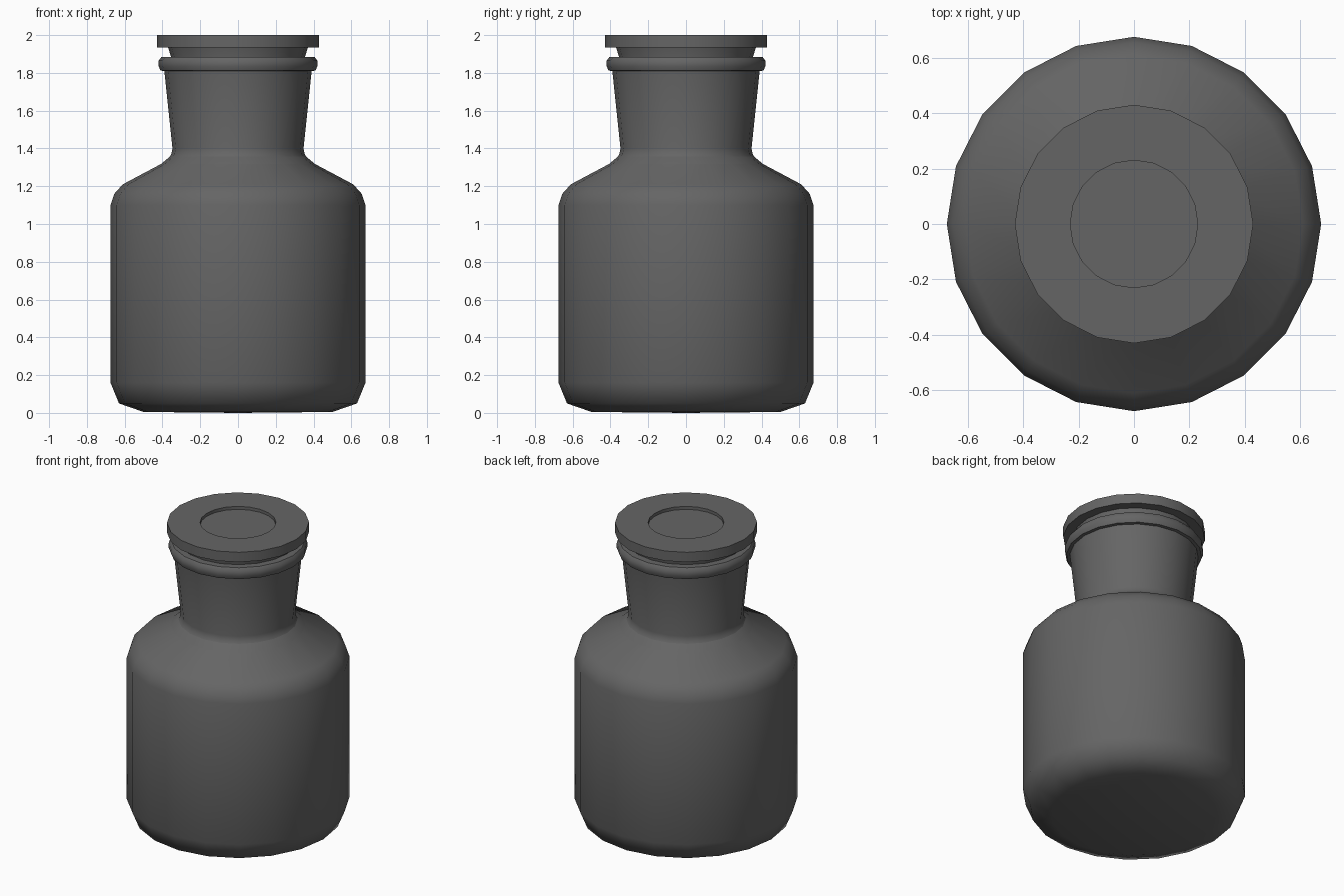
import bpy
import bmesh
import math

cube = bpy.data.objects.get("Cube")
if cube:
    bpy.data.objects.remove(cube, do_unlink=True)

SIDES = 20

grey = bpy.data.materials.new("dark_grey_glass")
grey.use_nodes = True
colour = (0.13, 0.13, 0.13, 1)
grey.diffuse_color = colour
grey.node_tree.nodes["Principled BSDF"].inputs["Base Color"].default_value = colour


def lathe(name, profile, sharp_angle):
    """Spin a radius/height profile around z, starting and ending on the axis."""
    bm = bmesh.new()
    verts = [bm.verts.new((r, 0, z)) for r, z in profile]
    edges = [bm.edges.new(pair) for pair in zip(verts, verts[1:])]
    bmesh.ops.spin(bm, geom=verts + edges, cent=(0, 0, 0), axis=(0, 0, 1),
                   angle=math.tau, steps=SIDES, use_duplicate=False)
    bmesh.ops.remove_doubles(bm, verts=bm.verts, dist=0.0005)
    bmesh.ops.recalc_face_normals(bm, faces=bm.faces)
    mesh = bpy.data.meshes.new(name)
    bm.to_mesh(mesh)
    bm.free()
    mesh.materials.append(grey)
    obj = bpy.data.objects.new(name, mesh)
    bpy.context.collection.objects.link(obj)
    bpy.ops.object.select_all(action='DESELECT')
    obj.select_set(True)
    bpy.context.view_layer.objects.active = obj
    bpy.ops.object.shade_smooth_by_angle(angle=math.radians(sharp_angle))
    return obj


# Bottle: rounded body, sloping shoulder, flared neck, rolled lip, hollow inside
lathe("bottle", [
    (0, 0), (0.50, 0.005), (0.63, 0.05), (0.675, 0.16),
    (0.675, 1.10), (0.655, 1.16), (0.61, 1.21),
    (0.375, 1.335), (0.353, 1.37), (0.347, 1.40),
    (0.39, 1.81), (0.41, 1.812), (0.42, 1.835), (0.42, 1.865), (0.405, 1.885),
    (0.36, 1.885), (0.31, 1.40), (0.57, 1.18), (0.63, 1.08),
    (0.63, 0.16), (0.50, 0.05), (0, 0.045),
], 50)

# Stopper: tapered plug under a flat disc with a shallow round recess
lathe("stopper", [
    (0, 1.45), (0.305, 1.45), (0.355, 1.885), (0.37, 1.935),
    (0.43, 1.935), (0.43, 2.0), (0.23, 2.0), (0.23, 1.98), (0, 1.98),
], 40)
